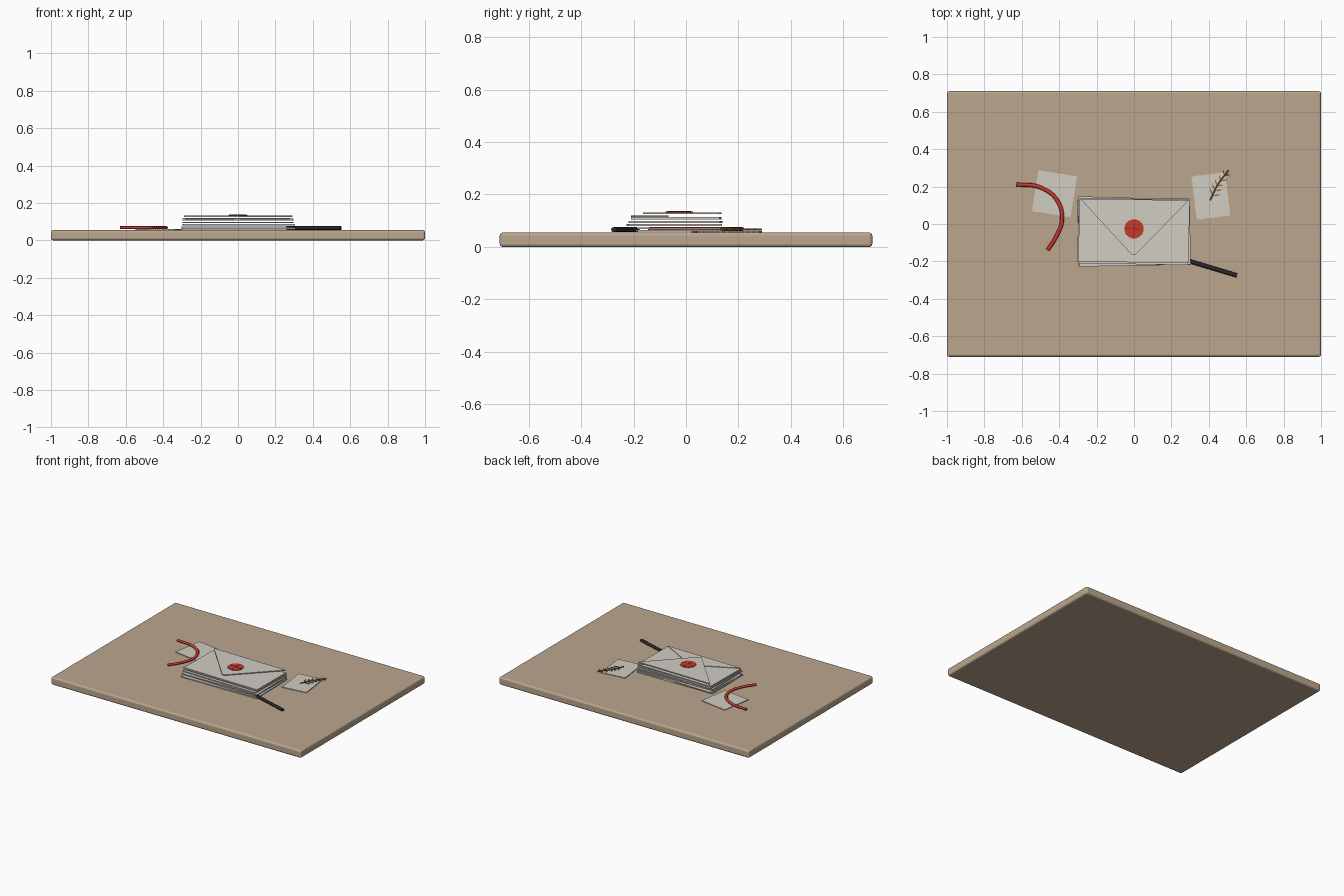
import bpy, bmesh, math
from mathutils import Vector, Matrix

if "Cube" in bpy.data.objects:
    bpy.data.objects.remove(bpy.data.objects["Cube"])


def mat(name, c):
    m = bpy.data.materials.new(name)
    m.diffuse_color = (*c, 1)
    m.use_nodes = True
    m.node_tree.nodes["Principled BSDF"].inputs["Base Color"].default_value = m.diffuse_color
    return m


WOOD = mat("tan board", (0.50, 0.385, 0.27))
PAPER = mat("off white paper", (0.64, 0.61, 0.55))
RED = mat("sealing red", (0.58, 0.04, 0.024))
DEEP = mat("deep red", (0.30, 0.02, 0.015))
BLACK = mat("charcoal", (0.026, 0.020, 0.020))
GOLD = mat("dry stem brown", (0.28, 0.13, 0.03))


def plate(name, pts, z0, z1, m, loc=(0, 0), rot=0):
    """Extrude a flat outline from z0 to z1."""
    bm = bmesh.new()
    f = bm.faces.new([bm.verts.new((x, y, z0)) for x, y in pts])
    r = bmesh.ops.extrude_face_region(bm, geom=[f])
    top = [v for v in r["geom"] if isinstance(v, bmesh.types.BMVert)]
    bmesh.ops.translate(bm, verts=top, vec=(0, 0, z1 - z0))
    bmesh.ops.recalc_face_normals(bm, faces=bm.faces)
    bm.transform(Matrix.Translation((*loc, 0)) @ Matrix.Rotation(math.radians(rot), 4, 'Z'))
    me = bpy.data.meshes.new(name)
    bm.to_mesh(me)
    bm.free()
    ob = bpy.data.objects.new(name, me)
    bpy.context.collection.objects.link(ob)
    me.materials.append(m)
    return ob


def rect(w, d):
    return [(-w / 2, -d / 2), (w / 2, -d / 2), (w / 2, d / 2), (-w / 2, d / 2)]


def toothed(w, d, pitch=0.011, depth=0.004):
    """Rectangle outline with a perforated edge."""
    pts, c = [], rect(w, d)
    for i in range(4):
        a, b = Vector(c[i]), Vector(c[(i + 1) % 4])
        n = int((b - a).length / pitch / 2) * 2
        u = (b - a).normalized()
        inward = Vector((-u.y, u.x))
        for k in range(n):
            p = a.lerp(b, k / n) + (inward * depth if k % 2 else Vector((0, 0)))
            pts.append(tuple(p))
    return pts


def tube(name, pts, r, m, flat=1.0, z=0.0, smooth=True):
    """Round cord along a path, optionally flattened about height z."""
    cu = bpy.data.curves.new(name, 'CURVE')
    cu.dimensions = '3D'
    cu.bevel_depth, cu.bevel_resolution, cu.use_fill_caps = r, 2, True
    cu.resolution_u = 8
    s = cu.splines.new('BEZIER' if smooth else 'POLY')
    if smooth:
        s.bezier_points.add(len(pts) - 1)
        for b, p in zip(s.bezier_points, pts):
            b.co = (*p, 0)
            b.handle_left_type = b.handle_right_type = 'AUTO'
    else:
        s.points.add(len(pts) - 1)
        for b, p in zip(s.points, pts):
            b.co = (*p, 0, 1)
    cu.materials.append(m)
    ob = bpy.data.objects.new(name, cu)
    ob.location.z, ob.scale.z = z, flat
    bpy.context.collection.objects.link(ob)
    return ob


# Board with softened edges
board = plate("board", rect(2, 1.42), 0, 0.055, WOOD)
bev = board.modifiers.new("Bevel", 'BEVEL')
bev.width, bev.segments = 0.012, 3

# Stack of letters: x, y, z, width, depth, turn
stack = [(0.0, -0.045, 0.058, 0.60, 0.355, 0.8),
         (-0.005, -0.035, 0.068, 0.59, 0.350, -1.5),
         (0.003, -0.045, 0.080, 0.595, 0.355, 1.0),
         (0.0, -0.040, 0.092, 0.585, 0.350, -1.0)]
for i, (x, y, z, w, d, r) in enumerate(stack):
    plate(f"letter_{i + 1}", rect(w, d), z, z + 0.007, PAPER, (x, y), r)

# Top envelope: body, side folds, bottom fold, closing flap
at, turn = (0, -0.037), -0.8
W, D = 0.295, 0.168
plate("envelope_body", rect(2 * W, 2 * D), 0.105, 0.112, PAPER, at, turn)
for s, side in ((-1, "left"), (1, "right")):
    plate(f"envelope_{side}_fold", [(s * W, -D), (s * 0.02, -0.02), (s * W, D)],
          0.112, 0.115, PAPER, at, turn)
plate("envelope_bottom_fold", [(-W, -D), (W, -D), (0.03, -0.03), (-0.03, -0.03)],
      0.115, 0.119, PAPER, at, turn)
plate("envelope_flap", [(-W + 0.005, D), (-0.01, -0.127), (0.01, -0.127), (W - 0.005, D)],
      0.126, 0.132, PAPER, at, turn)

# Wax seal with a pressed cross
N = 32
seal = [((0.053 if k % 2 else 0.050) * math.cos(2 * math.pi * k / N),
         (0.053 if k % 2 else 0.050) * math.sin(2 * math.pi * k / N)) for k in range(N)]
plate("wax_seal", seal, 0.131, 0.136, RED, (0, -0.026))
for k in range(2):
    plate(f"seal_line_{k + 1}", rect(0.09, 0.004), 0.136, 0.137, DEEP, (0, -0.026), 90 * k - 3)

# Small cards with perforated edges
plate("left_card", toothed(0.213, 0.226), 0.056, 0.061, PAPER, (-0.425, 0.162), -9)
plate("right_card", toothed(0.185, 0.237), 0.056, 0.061, PAPER, (0.411, 0.150), 7)

# Red ribbon
tube("ribbon", [(-0.63, 0.212), (-0.50, 0.195), (-0.41, 0.125), (-0.385, 0.02),
                (-0.415, -0.065), (-0.462, -0.14)], 0.0105, RED, 0.75, 0.068)

# Dark pen tucked beside the stack
tube("pen", [(0.26, -0.188), (0.55, -0.275)], 0.0115, BLACK, 0.85, 0.066, smooth=False)

# Dried sprig: stem and paired side leaves
stem = [Vector((0.408, 0.128)), Vector((0.445, 0.205)), Vector((0.505, 0.287))]
tube("sprig_stem", stem, 0.0035, GOLD, 1, 0.066)
for k in range(5):
    t = 0.15 + 0.17 * k
    p = stem[0].lerp(stem[1], 2 * t) if t < 0.5 else stem[1].lerp(stem[2], 2 * t - 1)
    for s in (-1, 1):
        a = math.degrees(math.atan2(0.16, 0.1)) + s * 50
        L = 0.048 - 0.004 * k
        plate(f"sprig_leaf_{k}_{'l' if s > 0 else 'r'}",
              [(0, 0), (L * 0.5, -0.004), (L, 0), (L * 0.5, 0.004)],
              0.065, 0.068, GOLD, p, a)
